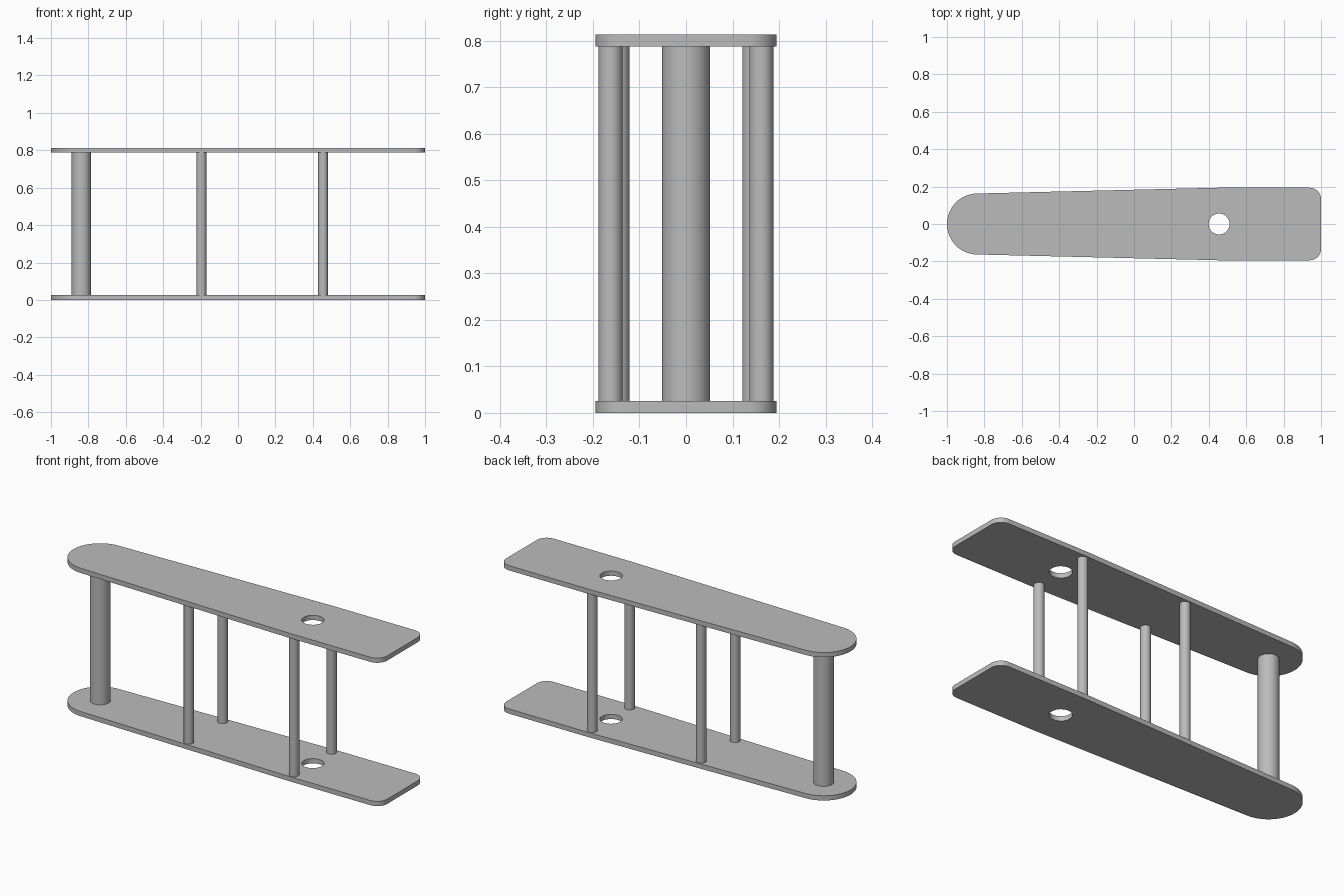
import bpy, bmesh
from math import sin, cos, pi, radians

cube = bpy.data.objects.get("Cube")
if cube:
    bpy.data.objects.remove(cube, do_unlink=True)

GREY = (0.5, 0.5, 0.5, 1)
metal = bpy.data.materials.new("plain grey")
metal.use_nodes = True
metal.diffuse_color = GREY
metal.node_tree.nodes["Principled BSDF"].inputs["Base Color"].default_value = GREY

THICK, HEIGHT = 0.026, 0.813
HALF_WIDTH, NOSE_R, CORNER_R = 0.194, 0.163, 0.06
NOSE_X, HOLE_X, HOLE_R = -1 + NOSE_R, 0.455, 0.056


def finish(bm, name):
    mesh = bpy.data.meshes.new(name)
    bmesh.ops.recalc_face_normals(bm, faces=bm.faces)
    bm.to_mesh(mesh)
    bm.free()
    obj = bpy.data.objects.new(name, mesh)
    bpy.context.collection.objects.link(obj)
    mesh.materials.append(metal)
    bpy.ops.object.select_all(action='DESELECT')
    obj.select_set(True)
    bpy.context.view_layer.objects.active = obj
    bpy.ops.object.shade_smooth_by_angle(angle=radians(30))
    return obj


def arc(cx, cy, r, start, end, steps):
    angles = [radians(start + (end - start) * i / steps) for i in range(steps + 1)]
    return [(cx + r * cos(a), cy + r * sin(a)) for a in angles]


def plate(name, z):
    # Tapered outline: round nose, straight tail with rounded corners
    cx, cy = 1 - CORNER_R, HALF_WIDTH - CORNER_R
    outline = (arc(cx, -cy, CORNER_R, -90, 0, 8) + arc(cx, cy, CORNER_R, 0, 90, 8)
               + [(HOLE_X, HALF_WIDTH)]
               + arc(NOSE_X, 0, NOSE_R, 91.4, 268.6, 32)
               + [(HOLE_X, -HALF_WIDTH)])
    hole = arc(HOLE_X, 0, HOLE_R, 0, 360, 32)[:-1]
    bm = bmesh.new()
    for loop in (outline, hole):
        verts = [bm.verts.new((x, y, z)) for x, y in loop]
        for a, b in zip(verts, verts[1:] + verts[:1]):
            bm.edges.new((a, b))
    bmesh.ops.triangle_fill(bm, edges=bm.edges[:], use_beauty=True)
    # Thicken the sheet upwards
    ext = bmesh.ops.extrude_face_region(bm, geom=bm.faces[:], use_keep_orig=True)
    top = [v for v in ext["geom"] if isinstance(v, bmesh.types.BMVert)]
    bmesh.ops.translate(bm, verts=top, vec=(0, 0, THICK))
    finish(bm, name)


def post(name, x, y, radius):
    # Round bar reaching from plate to plate
    bm = bmesh.new()
    bmesh.ops.create_cone(bm, cap_ends=True, segments=32, radius1=radius,
                          radius2=radius, depth=HEIGHT - 2 * THICK)
    bmesh.ops.translate(bm, verts=bm.verts, vec=(x, y, HEIGHT / 2))
    finish(bm, name)


plate("lower_plate", 0)
plate("upper_plate", HEIGHT - THICK)
post("main_column", NOSE_X, 0, 0.052)
for side, s in (("left", 1), ("right", -1)):
    post("middle_rod_" + ("back" if s > 0 else "front"), -0.195, s * 0.147, 0.026)
    post("tail_rod_" + ("back" if s > 0 else "front"), HOLE_X, s * 0.162, 0.026)
